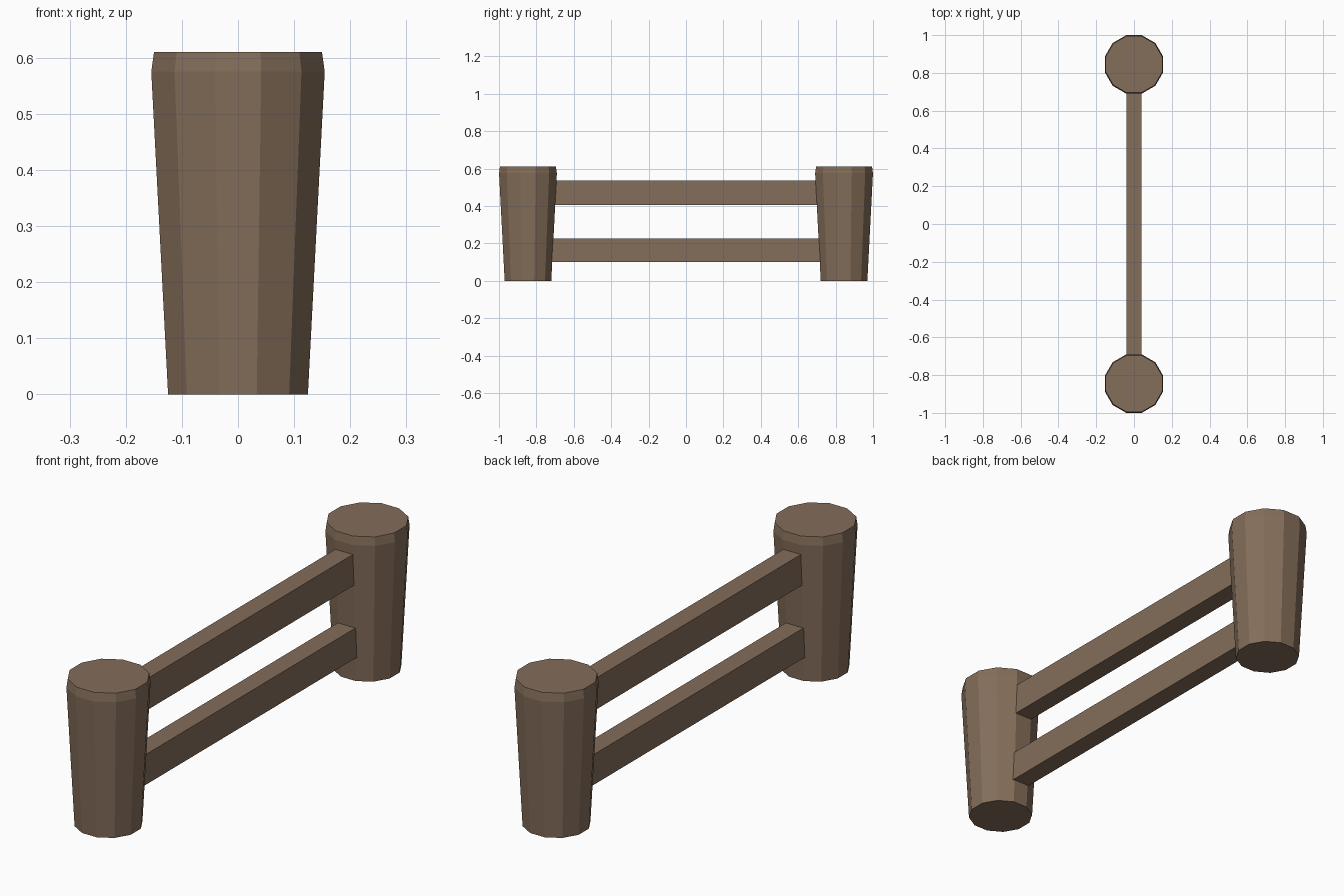
import bpy, bmesh, math

if "Cube" in bpy.data.objects:
    bpy.data.objects.remove(bpy.data.objects["Cube"])

wood = bpy.data.materials.new("brown_wood")
wood.diffuse_color = (0.23, 0.155, 0.102, 1)
wood.use_nodes = True
wood.node_tree.nodes["Principled BSDF"].inputs["Base Color"].default_value = wood.diffuse_color

SIDES = 12
POST_Y = 0.845
# (radius, height) of each ring of a post
PROFILE = [(0.129, 0.0), (0.16, 0.575), (0.155, 0.61)]


def finish(name, bm):
    bmesh.ops.recalc_face_normals(bm, faces=bm.faces)
    mesh = bpy.data.meshes.new(name)
    bm.to_mesh(mesh)
    bm.free()
    mesh.materials.append(wood)
    obj = bpy.data.objects.new(name, mesh)
    bpy.context.collection.objects.link(obj)


def post(name, y):
    bm = bmesh.new()
    angles = [2 * math.pi * (i + 0.5) / SIDES for i in range(SIDES)]
    rings = [[bm.verts.new((r * math.cos(a), y + r * math.sin(a), z)) for a in angles]
             for r, z in PROFILE]
    for low, high in zip(rings, rings[1:]):
        for i in range(SIDES):
            j = (i + 1) % SIDES
            bm.faces.new((low[i], low[j], high[j], high[i]))
    bm.faces.new(rings[0])
    bm.faces.new(rings[-1])
    finish(name, bm)


def rail(name, z0, z1, half_length):
    bm = bmesh.new()
    bmesh.ops.create_cube(bm, size=1)
    bmesh.ops.scale(bm, verts=bm.verts, vec=(0.08, 2 * half_length, z1 - z0))
    bmesh.ops.translate(bm, verts=bm.verts, vec=(0, 0, (z0 + z1) / 2))
    finish(name, bm)


# Tapered posts
post("front_post", -POST_Y)
post("back_post", POST_Y)

# Rails, ends sunk slightly into the posts
rail("lower_rail", 0.10, 0.225, 0.725)
rail("upper_rail", 0.405, 0.535, 0.71)
